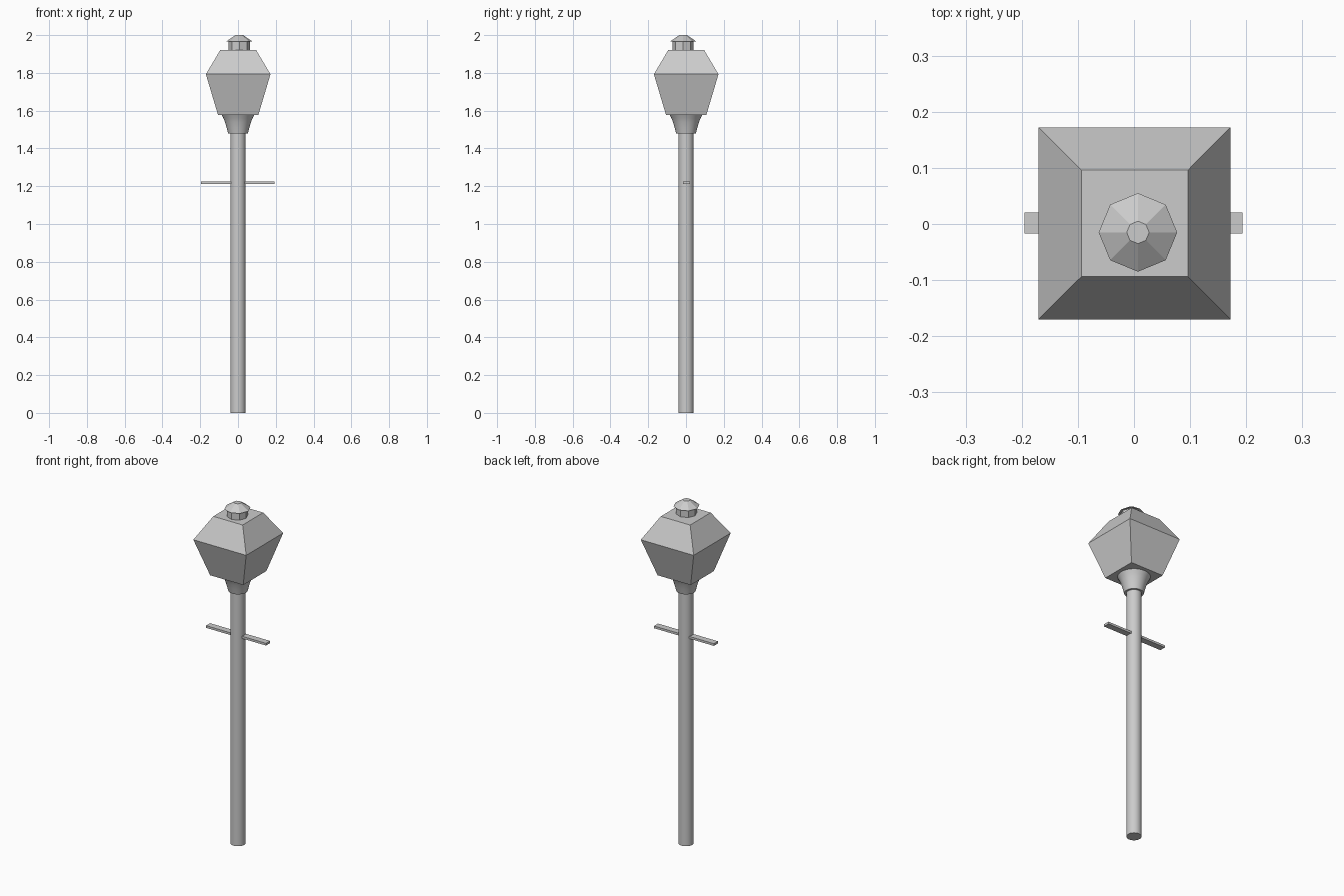
import bpy, bmesh, math

if "Cube" in bpy.data.objects:
    bpy.data.objects.remove(bpy.data.objects["Cube"])


def loft(name, rings, sides, center=(0, 0), turn=0.0, smooth=False):
    """Stack regular polygon rings (radius, z) into a capped solid."""
    bm = bmesh.new()
    loops = []
    for r, z in rings:
        loops.append([bm.verts.new((center[0] + r * math.cos(turn + math.tau * i / sides),
                                    center[1] + r * math.sin(turn + math.tau * i / sides), z))
                      for i in range(sides)])
    for a, b in zip(loops, loops[1:]):
        for i in range(sides):
            j = (i + 1) % sides
            bm.faces.new((a[i], a[j], b[j], b[i]))
    bm.faces.new(loops[0][::-1])
    bm.faces.new(loops[-1])
    mesh = bpy.data.meshes.new(name)
    bm.to_mesh(mesh)
    bm.free()
    obj = bpy.data.objects.new(name, mesh)
    bpy.context.collection.objects.link(obj)
    if smooth:
        bpy.ops.object.select_all(action='DESELECT')
        bpy.context.view_layer.objects.active = obj
        obj.select_set(True)
        bpy.ops.object.shade_smooth_by_angle(angle=math.radians(35))
    return obj


# Round post and flared collar
loft("post", [(0.04, 0), (0.04, 1.49)], 32, smooth=True)
loft("collar", [(0.052, 1.478), (0.06, 1.51), (0.069, 1.54), (0.077, 1.56), (0.088, 1.58)],
     32, smooth=True)

# Square lantern: tapered body and sloped roof (half-widths to corner radii)
s = math.sqrt(2)
loft("lantern", [(0.107 * s, 1.578), (0.171 * s, 1.793), (0.095 * s, 1.921)], 4,
     center=(0.001, 0.001), turn=math.pi / 4)

# Eight-sided vent and cap, slightly off centre
vent_center = (0.007, -0.015)
loft("vent", [(0.056, 1.92), (0.056, 1.967)], 8, center=vent_center)
loft("vent_cap", [(0.07, 1.966), (0.02, 2.0)], 8, center=vent_center)

# Flat ladder-rest arms on both sides
for name, x0, x1 in (("left_arm", -0.195, -0.034), ("right_arm", 0.034, 0.193)):
    bpy.ops.mesh.primitive_cube_add(size=1, location=((x0 + x1) / 2, 0.002, 1.219))
    arm = bpy.context.object
    arm.name = name
    arm.scale = (x1 - x0, 0.037, 0.013)
